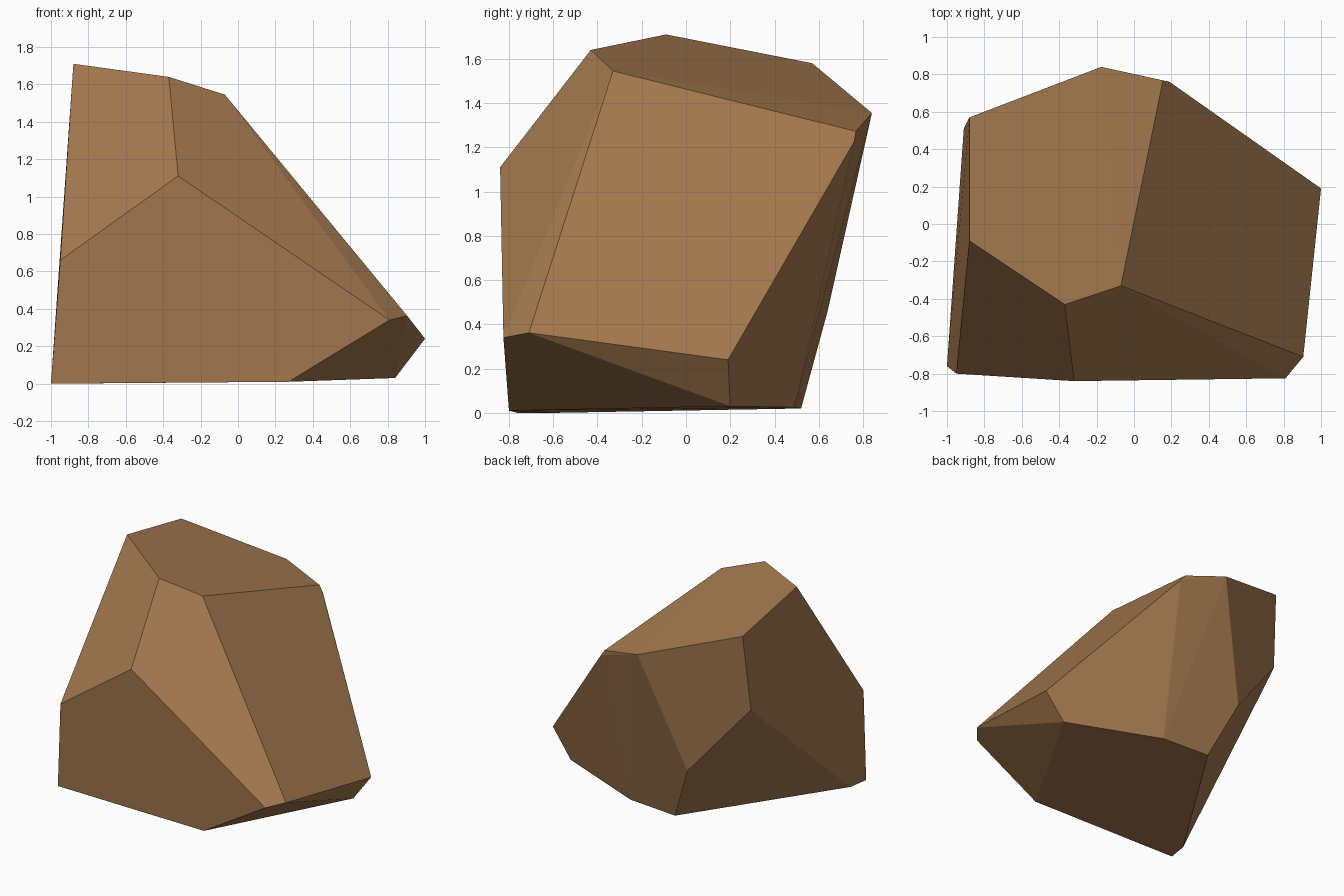
import bpy
import bmesh
import math

# Material: one flat brown
brown = bpy.data.materials.new("rock_brown")
brown.diffuse_color = (0.37, 0.19, 0.077, 1.0)

# Rock corners, grouped by region; the faceted rock is their convex hull
crown = [(-0.88, -0.09, 1.71), (-0.37, -0.43, 1.64), (-0.07, -0.33, 1.545),
         (-0.88, 0.57, 1.58), (-0.175, 0.84, 1.355), (0.155, 0.768, 1.272),
         (0.19, 0.76, 1.225)]
waist = [(-0.32, -0.84, 1.11), (-0.95, -0.80, 0.66), (0.81, -0.825, 0.34),
         (0.905, -0.71, 0.362), (1.0, 0.19, 0.24), (-0.46, 0.64, 0.46),
         (-0.91, 0.51, 1.0)]
foot = [(-1.0, -0.76, 0.0), (0.27, -0.80, 0.01), (0.84, 0.20, 0.03),
        (0.13, 0.49, 0.025), (-0.27, 0.52, 0.02), (-0.89, -0.56, 0.003),
        (-0.976, -0.605, 0.0)]

bm = bmesh.new()
for co in crown + waist + foot:
    bm.verts.new(co)
bmesh.ops.convex_hull(bm, input=bm.verts[:])

# Merge nearly coplanar triangles into clean flat facets
bmesh.ops.dissolve_limit(bm, angle_limit=math.radians(2.0),
                         verts=bm.verts[:], edges=bm.edges[:])
bmesh.ops.recalc_face_normals(bm, faces=bm.faces[:])

mesh = bpy.data.meshes.new("rock")
bm.to_mesh(mesh)
bm.free()
mesh.materials.append(brown)
rock = bpy.data.objects.new("rock", mesh)
bpy.context.collection.objects.link(rock)
